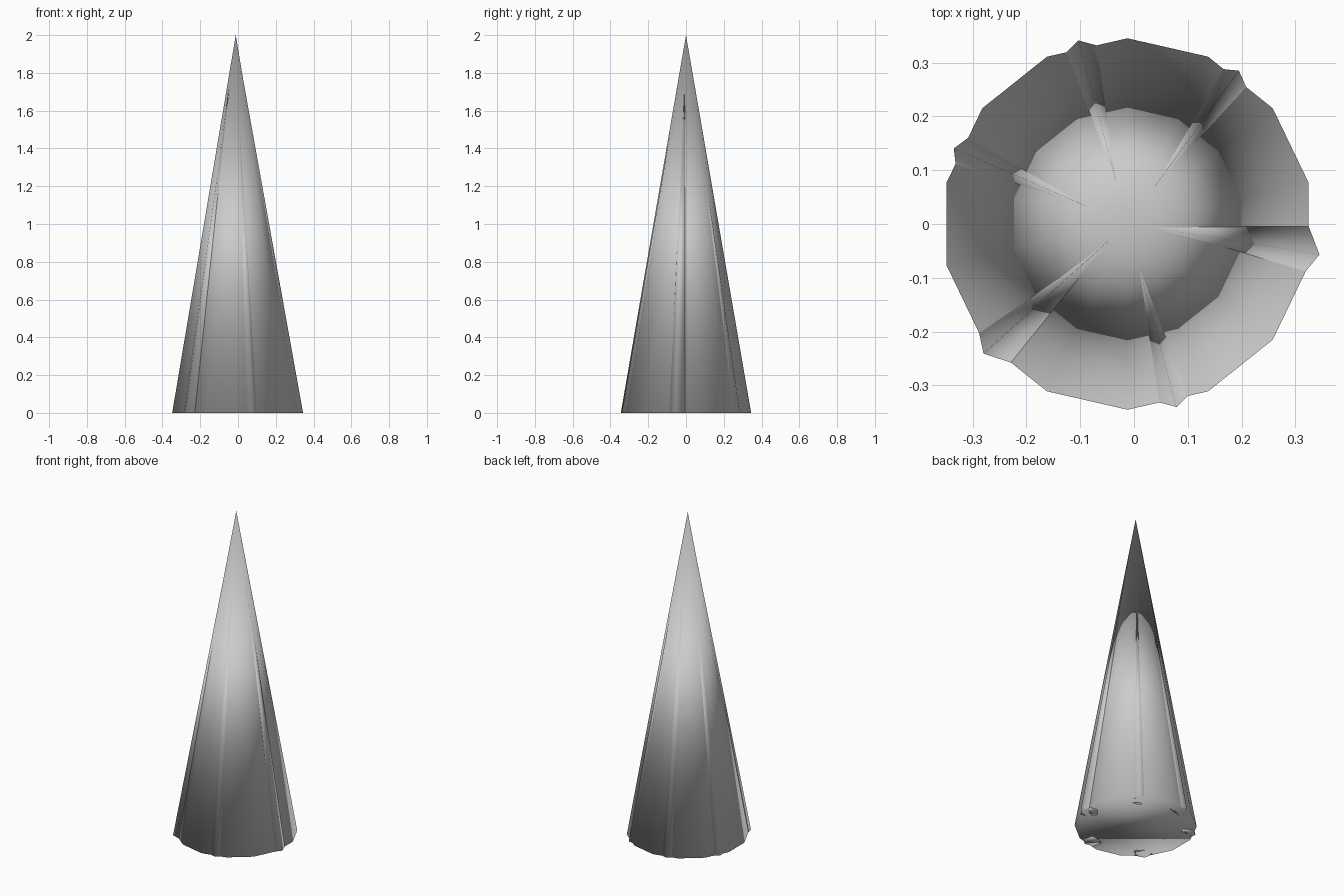
import bpy, bmesh
from math import sin, cos, radians, tau

if "Cube" in bpy.data.objects:
    bpy.data.objects.remove(bpy.data.objects["Cube"])

CX = -0.012  # small sideways offset of the spire axis


def smooth_cone(name, base, radius, tip, sides, start):
    """Capped cone with a flat base, leaning towards its tip, smooth all over."""
    bm = bmesh.new()
    ring = [bm.verts.new((base[0] + radius * cos(start + tau * i / sides),
                          base[1] + radius * sin(start + tau * i / sides), 0))
            for i in range(sides)]
    top = bm.verts.new(tip)
    for i in range(sides):
        bm.faces.new((ring[i], ring[(i + 1) % sides], top))
    bm.faces.new(ring[::-1])
    for f in bm.faces:
        f.smooth = True
    me = bpy.data.meshes.new(name)
    bm.to_mesh(me)
    bm.free()
    ob = bpy.data.objects.new(name, me)
    bpy.context.collection.objects.link(ob)
    return ob


# Main tent-like cone
smooth_cone("cover", (CX, 0), 0.345, (CX, 0, 2), 14, radians(90))

# Slim leaning poles that break through the cover as shallow ridges
R = 0.055
TIP_Z = 1.9
for n, (deg, reach, emerge) in enumerate([(-9, 0.361, -0.003), (54, 0.352, -0.005),
                                          (105, 0.353, -0.005), (156.5, 0.352, -0.005),
                                          (222, 0.360, -0.003), (285, 0.352, -0.005)]):
    a = radians(deg)
    tip_r = reach + (emerge - reach) * TIP_Z / 2
    base_r = reach - R
    smooth_cone(f"pole_{n + 1}", (CX + base_r * cos(a), base_r * sin(a)), R,
                (CX + tip_r * cos(a), tip_r * sin(a), TIP_Z), 6, a)
